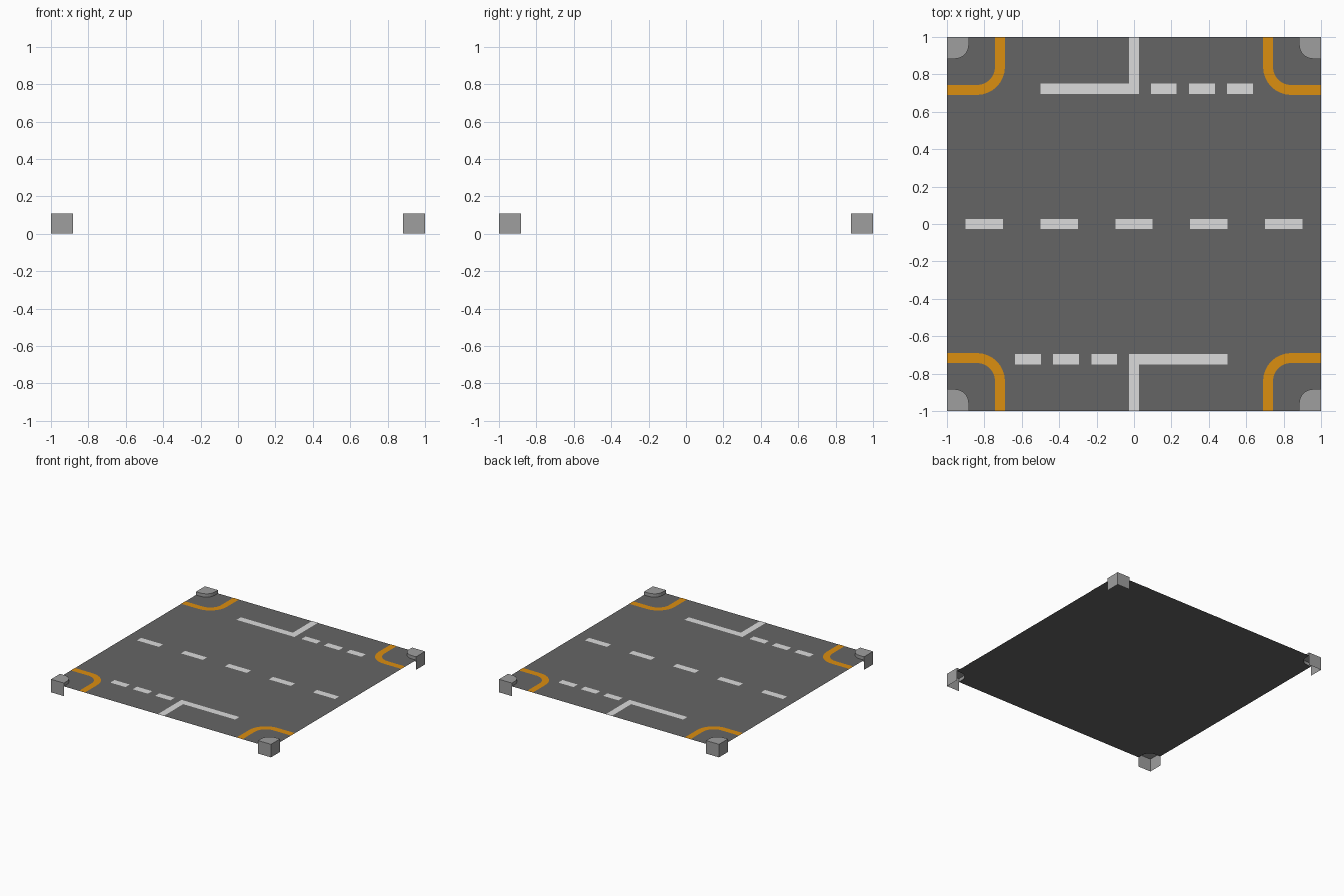
import bpy, math

if "Cube" in bpy.data.objects:
    bpy.data.objects.remove(bpy.data.objects["Cube"])

ROAD_Z = 0.08      # road surface height
TOP_Z = 0.107      # curb top height
MARK_Z = ROAD_Z + 0.0015
QUADS = [(1, 1), (-1, 1), (-1, -1), (1, -1)]


def srgb(r, g, b):
    f = lambda c: c / 12.92 if c <= 0.04045 else ((c + 0.055) / 1.055) ** 2.4
    return (f(r / 255), f(g / 255), f(b / 255), 1)


def material(name, col):
    m = bpy.data.materials.new(name)
    m.diffuse_color = srgb(*col)
    m.use_nodes = True
    m.node_tree.nodes["Principled BSDF"].inputs["Base Color"].default_value = m.diffuse_color
    return m


ASPHALT = material("asphalt", (101, 101, 101))
CONCRETE = material("concrete", (159, 159, 159))
WHITE = material("white paint", (219, 219, 219))
ORANGE = material("orange paint", (219, 142, 16))


def make(name, verts, faces, mat, smooth=False):
    me = bpy.data.meshes.new(name)
    me.from_pydata(verts, [], faces)
    me.materials.append(mat)
    ob = bpy.data.objects.new(name, me)
    bpy.context.collection.objects.link(ob)
    if smooth:
        bpy.ops.object.select_all(action='DESELECT')
        ob.select_set(True)
        bpy.context.view_layer.objects.active = ob
        bpy.ops.object.shade_smooth_by_angle(angle=math.radians(30))
    return ob


def arc(c, r, n):
    """Quarter arc around (c, c), from the -x side to the -y side."""
    return [(c + r * math.cos(t), c + r * math.sin(t))
            for t in (math.pi + math.pi / 2 * i / n for i in range(n + 1))]


def rect(name, x0, x1, y0, y1):
    make(name, [(x0, y0, MARK_Z), (x1, y0, MARK_Z), (x1, y1, MARK_Z), (x0, y1, MARK_Z)],
         [(0, 1, 2, 3)], WHITE)


# Road sheet with rounded notches where the corner curbs stand
A, R = 0.883, 0.075
notch = [(A, 1)] + arc(A + R, R, 6) + [(1, A)]
outline = []
for sx, sy in QUADS:
    pts = notch[::-1] if sx * sy > 0 else notch
    outline += [(sx * x, sy * y, ROAD_Z) for x, y in pts]
make("road_surface", outline, [tuple(range(len(outline)))], ASPHALT)

# Corner curbs: open below, outer walls reach the ground
ring = [(1, 1)] + notch
n = len(ring)
for k, (sx, sy) in enumerate(QUADS):
    verts = [(sx * x, sy * y, TOP_Z) for x, y in ring]
    faces = [tuple(range(n))]
    for i in range(n):
        j = (i + 1) % n
        z = 0 if 0 in (i, j) else ROAD_Z
        b = len(verts)
        verts += [(sx * ring[q][0], sy * ring[q][1], z) for q in (i, j)]
        faces.append((b, b + 1, j, i))
    if sx * sy < 0:
        faces = [f[::-1] for f in faces]
    make(f"corner_curb_{k + 1}", verts, faces, CONCRETE, True)

# Orange bands curving around each corner
inner = [(0.743, 1)] + arc(0.84, 0.097, 8) + [(1, 0.743)]
outer = [(0.69, 1)] + arc(0.84, 0.15, 8) + [(1, 0.69)]
m = len(inner)
for k, (sx, sy) in enumerate(QUADS):
    verts = [(sx * x, sy * y, MARK_Z) for x, y in inner + outer]
    faces = [(i, m + i, m + i + 1, i + 1) for i in range(m - 1)]
    if sx * sy < 0:
        faces = [f[::-1] for f in faces]
    make(f"corner_band_{k + 1}", verts, faces, ORANGE)

# Centre line dashes
for i in range(5):
    x = -0.8 + 0.4 * i
    rect(f"centre_dash_{i + 1}", x - 0.1, x + 0.1, -0.027, 0.027)

# Side road markings, repeated by half-turn symmetry
for s, side in ((1, "back"), (-1, "front")):
    def mark(name, x0, x1, y0, y1):
        xs, ys = sorted((s * x0, s * x1)), sorted((s * y0, s * y1))
        rect(f"{side}_{name}", *xs, *ys)
    mark("stop_line", -0.5, 0.027, 0.695, 0.75)
    mark("lane_line", -0.027, 0.027, 0.75, 1)
    for i in range(3):
        x = 0.09 + 0.204 * i
        mark(f"give_way_dash_{i + 1}", x, x + 0.138, 0.695, 0.75)
